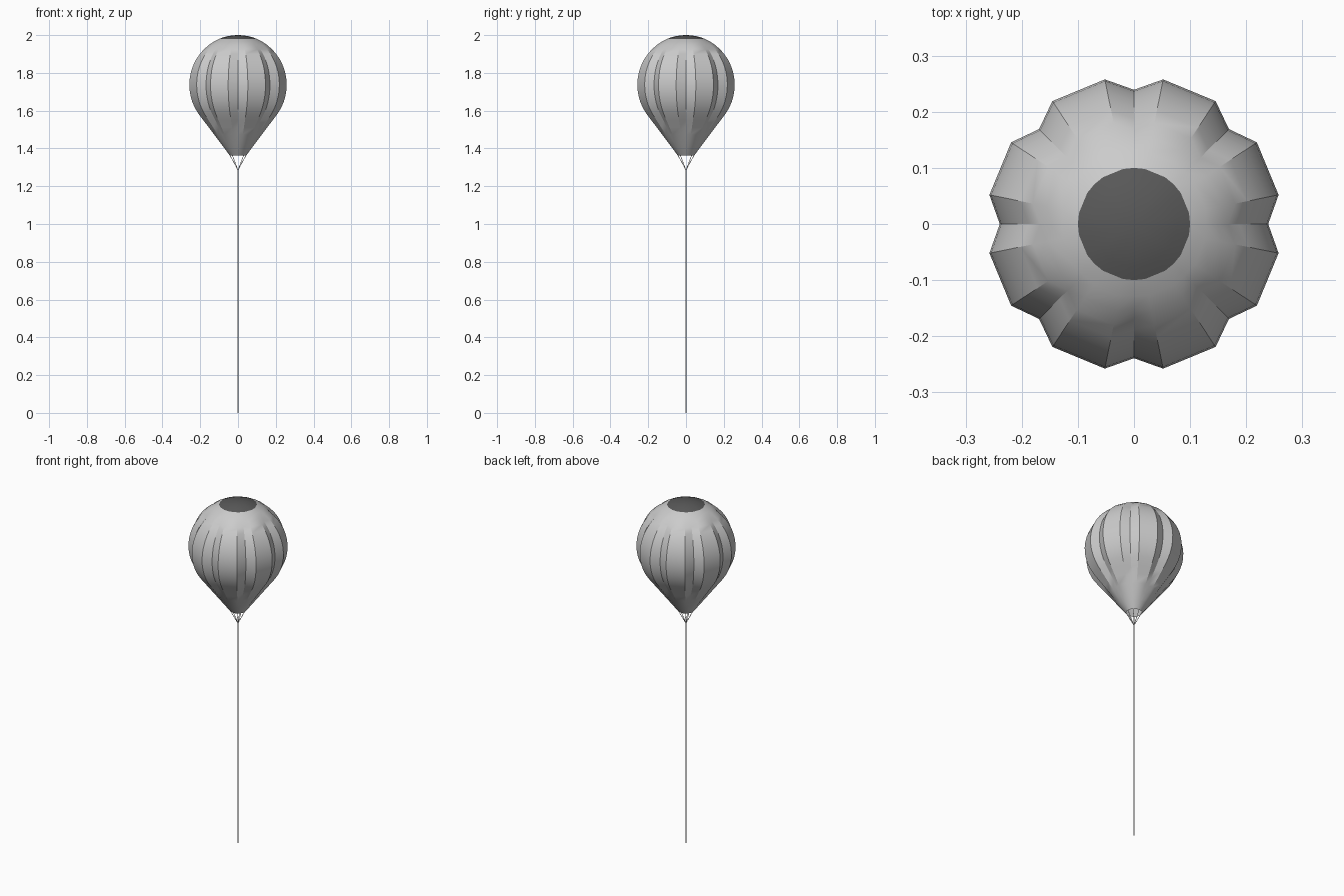
import bpy, bmesh, math
from mathutils import Vector

if "Cube" in bpy.data.objects:
    bpy.data.objects.remove(bpy.data.objects["Cube"])

R, CZ = 0.263, 1.737          # crown radius and centre height
MOUTH = (0.043, 1.362)
CAP_R = 0.1
LOBES = 8


def finish(name, bm, mat=None):
    bmesh.ops.recalc_face_normals(bm, faces=bm.faces)
    me = bpy.data.meshes.new(name)
    bm.to_mesh(me)
    bm.free()
    ob = bpy.data.objects.new(name, me)
    bpy.context.collection.objects.link(ob)
    if mat:
        me.materials.append(mat)
    bpy.ops.object.select_all(action='DESELECT')
    ob.select_set(True)
    bpy.context.view_layer.objects.active = ob
    bpy.ops.object.shade_smooth_by_angle(angle=math.radians(30))
    return ob


def ring(bm, r, z, fold):
    # each lobe: one pinched valley and two ridges
    verts = []
    for i in range(LOBES):
        for off, k in ((0, 1 - 0.09 * fold), (11.4, 1), (33.6, 1)):
            a = math.radians(i * 45 + off)
            verts.append(bm.verts.new((r * k * math.cos(a), r * k * math.sin(a), z)))
    return verts


def bridge(bm, a, b):
    n = len(a)
    for i in range(n):
        bm.faces.new((a[i], a[(i + 1) % n], b[(i + 1) % n], b[i]))


def rod(name, p, q, r, sides=8):
    p, q = Vector(p), Vector(q)
    bm = bmesh.new()
    bmesh.ops.create_cone(bm, cap_ends=True, segments=sides, radius1=r, radius2=r, depth=(q - p).length)
    rot = (q - p).to_track_quat('Z', 'Y')
    for v in bm.verts:
        v.co = rot @ v.co + (p + q) / 2
    return finish(name, bm)


# envelope profile: straight lower cone, then a spherical crown
start, end = math.radians(-35), math.acos(CAP_R / R)
arc = [(R * math.cos(t), CZ + R * math.sin(t))
       for t in (start + (end - start) * i / 14 for i in range(15))]
cone = [(MOUTH[0] + (arc[0][0] - MOUTH[0]) * i / 6, MOUTH[1] + (arc[0][1] - MOUTH[1]) * i / 6)
        for i in range(6)]

# lobed envelope, folds fading towards the crown and the mouth
bm = bmesh.new()
prev = None
for r, z in cone + arc:
    fold = max(0, min(1, (z - 1.38) / 0.12, (1.975 - z) / 0.05))
    cur = ring(bm, r, z, fold)
    if prev:
        bridge(bm, prev, cur)
    prev = cur
finish("envelope", bm)

# dark crown cap
dark = bpy.data.materials.new("dark_grey")
dark.diffuse_color = (0.1, 0.1, 0.1, 1)
dark.use_nodes = True
dark.node_tree.nodes["Principled BSDF"].inputs["Base Color"].default_value = dark.diffuse_color
bm = bmesh.new()
prev = None
for i in range(4):
    t = end + (math.pi / 2 - end) * i / 4
    cur = ring(bm, R * math.cos(t), CZ + R * math.sin(t), 0)
    if prev:
        bridge(bm, prev, cur)
    prev = cur
tip = bm.verts.new((0, 0, CZ + R))
for i in range(len(prev)):
    bm.faces.new((prev[i], prev[(i + 1) % len(prev)], tip))
finish("crown_cap", bm, dark)

# mouth ropes and tether
KNOT = (0, 0, 1.285)
for i in range(LOBES):
    a = math.radians(45 * i)
    rod(f"rope_{i + 1}", KNOT, (MOUTH[0] * math.cos(a), MOUTH[0] * math.sin(a), MOUTH[1] + 0.003), 0.0015, 6)
rod("tether", (0, 0, 0), KNOT, 0.003)
